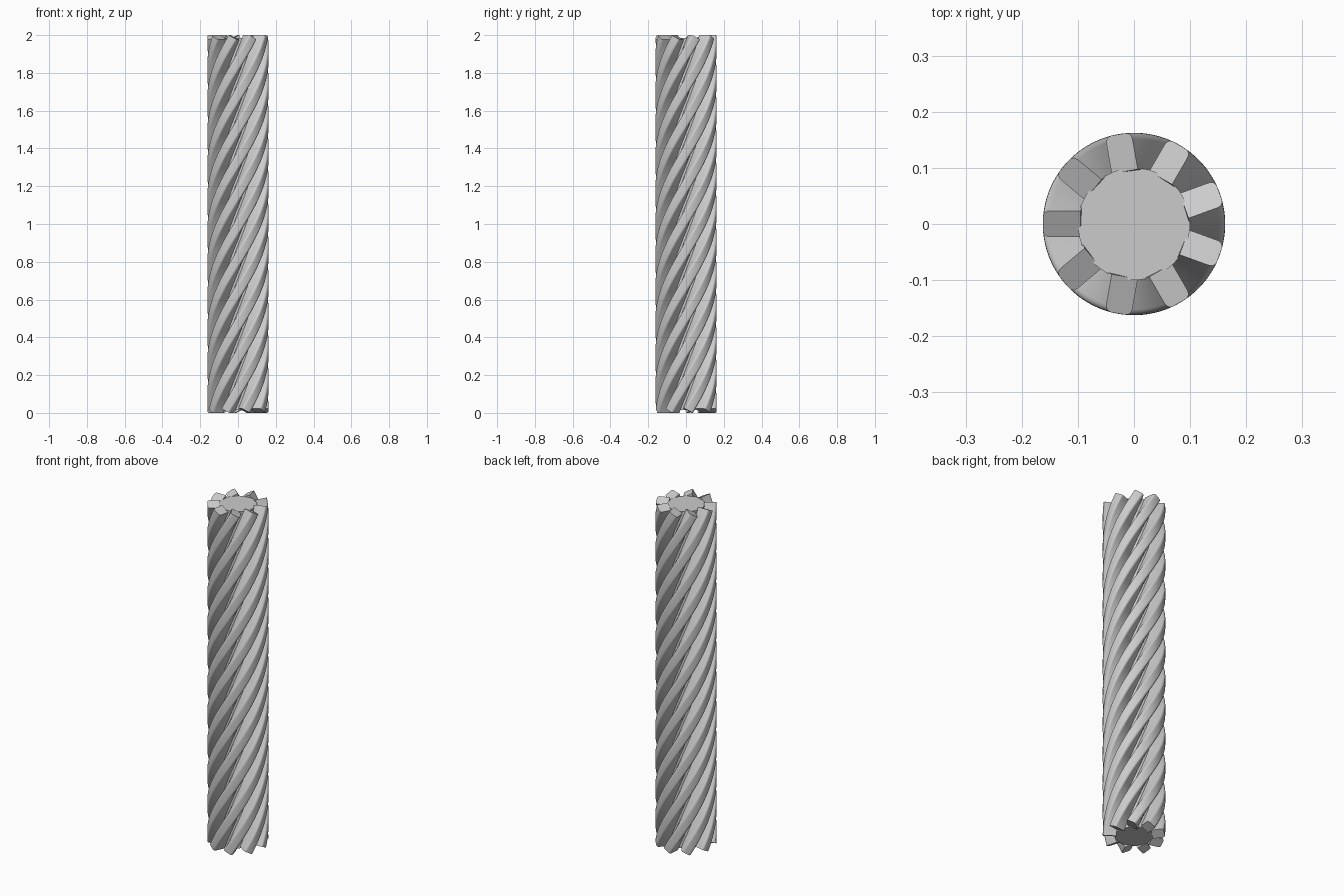
import bpy, bmesh
from math import radians, pi, sin, cos
from mathutils import Vector

STRANDS = 9
TWIST = radians(455)         # total winding of each strand
TOP_ANGLE = pi               # where the first strand ends at the top
Z_LOW, Z_HIGH = 0.012, 1.988
R_IN, R_OUT = 0.095, 0.162
HALF_WIDTH = 0.0265
CORNER = 0.012
STEPS = 110

cube = bpy.data.objects.get("Cube")
if cube:
    bpy.data.objects.remove(cube, do_unlink=True)

grey = bpy.data.materials.new("plain grey")
grey.use_nodes = True
colour = (0.6, 0.6, 0.6, 1)
grey.diffuse_color = colour
grey.node_tree.nodes["Principled BSDF"].inputs["Base Color"].default_value = colour


def strand_profile():
    """Rectangle with rounded outer corners, as (radial, sideways) pairs."""
    arc = []
    for i in range(5):
        a = i / 4 * pi / 2
        arc.append((R_OUT - CORNER + CORNER * sin(a),
                    HALF_WIDTH - CORNER + CORNER * cos(a)))
    half = [(R_IN, HALF_WIDTH)] + arc
    return half + [(r, -s) for r, s in reversed(half)]


def strand_mesh():
    """Sweep the profile along a helix, square to its direction."""
    bm = bmesh.new()
    profile = strand_profile()
    mid = (R_IN + R_OUT) / 2
    height = Z_HIGH - Z_LOW
    rings = []
    for i in range(STEPS + 1):
        t = i / STEPS
        a = TOP_ANGLE + TWIST * (t - 1)
        out = Vector((cos(a), sin(a), 0))
        around = Vector((-sin(a), cos(a), 0))
        along = (around * mid * TWIST + Vector((0, 0, height))).normalized()
        side = along.cross(out)
        base = Vector((0, 0, Z_LOW + height * t))
        rings.append([bm.verts.new(base + out * r + side * s) for r, s in profile])
    n = len(profile)
    for low, high in zip(rings, rings[1:]):
        for j in range(n):
            k = (j + 1) % n
            bm.faces.new((low[j], low[k], high[k], high[j]))
    bm.faces.new(rings[0])
    bm.faces.new(rings[-1])
    bmesh.ops.recalc_face_normals(bm, faces=bm.faces)
    mesh = bpy.data.meshes.new("strand")
    bm.to_mesh(mesh)
    bm.free()
    mesh.materials.append(grey)
    return mesh


def smooth(obj):
    bpy.ops.object.select_all(action="DESELECT")
    obj.select_set(True)
    bpy.context.view_layer.objects.active = obj
    bpy.ops.object.shade_smooth_by_angle(angle=radians(35))


# Solid core
bpy.ops.mesh.primitive_cylinder_add(vertices=48, radius=0.1, depth=1.97,
                                    location=(0, 0, 1))
core = bpy.context.object
core.name = "core"
core.data.materials.append(grey)
smooth(core)

# Strands wound around the core, sharing one mesh
mesh = strand_mesh()
for i in range(STRANDS):
    strand = bpy.data.objects.new(f"strand_{i + 1}", mesh)
    strand.rotation_euler.z = 2 * pi * i / STRANDS
    bpy.context.collection.objects.link(strand)
    if i == 0:
        smooth(strand)
